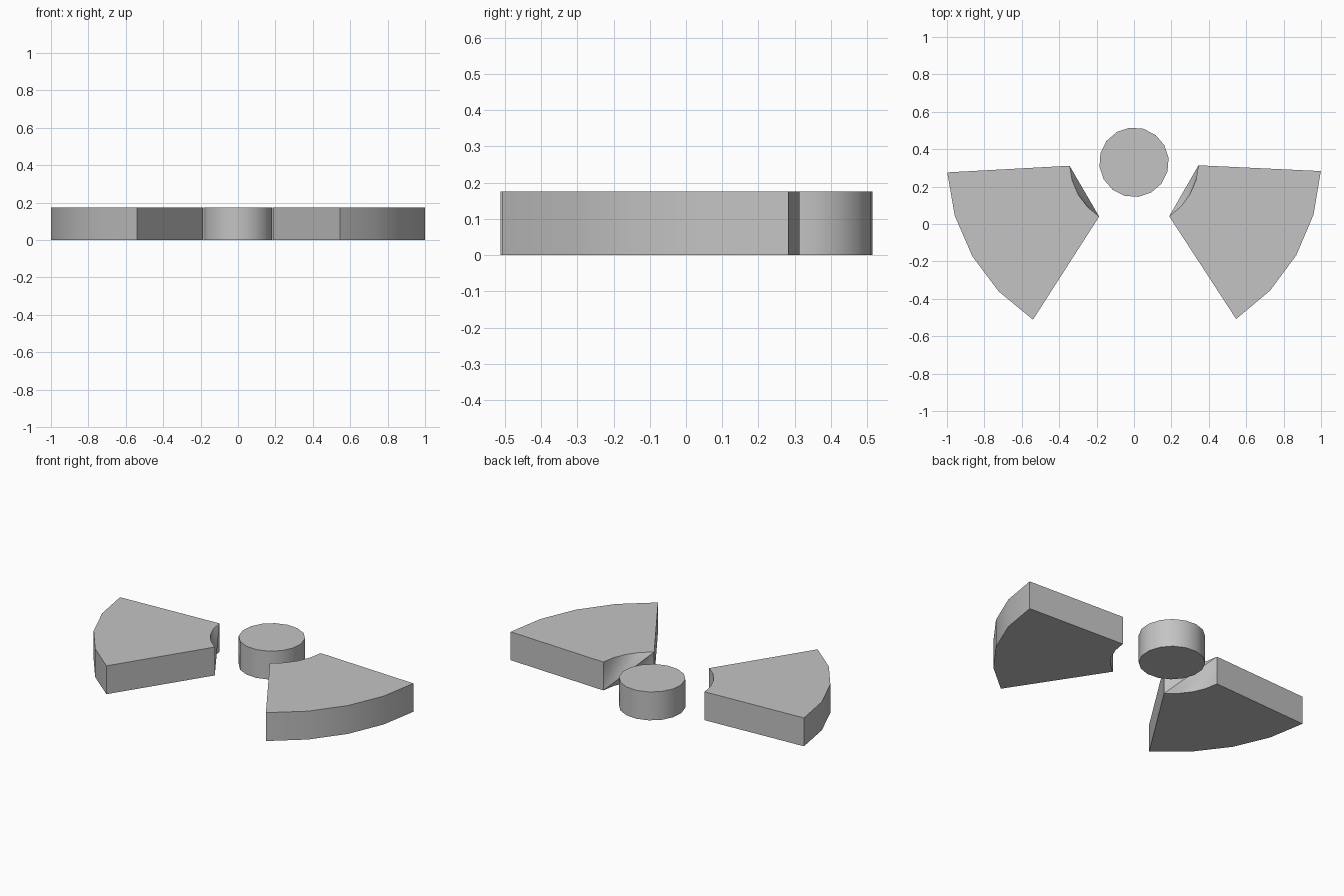
import bpy
import bmesh
from math import radians, cos, sin

HEIGHT = 0.175
CENTRE_Y = 0.33
STEPS = 4

cube = bpy.data.objects.get("Cube")
if cube:
    bpy.data.objects.remove(cube, do_unlink=True)

# Single plain grey
grey = bpy.data.materials.new("plain_grey")
grey.use_nodes = True
colour = (0.55, 0.55, 0.55, 1)
grey.diffuse_color = colour
for node in grey.node_tree.nodes:
    if node.type == 'BSDF_PRINCIPLED':
        node.inputs["Base Color"].default_value = colour


def finish(name, bm):
    bmesh.ops.recalc_face_normals(bm, faces=bm.faces[:])
    mesh = bpy.data.meshes.new(name)
    bm.to_mesh(mesh)
    bm.free()
    mesh.materials.append(grey)
    obj = bpy.data.objects.new(name, mesh)
    bpy.context.collection.objects.link(obj)
    bpy.ops.object.select_all(action='DESELECT')
    obj.select_set(True)
    bpy.context.view_layer.objects.active = obj
    bpy.ops.object.shade_smooth_by_angle(angle=radians(30))


def arc(bm, radius, start, step, count, z):
    angles = [radians(start + step * i) for i in range(count)]
    return [bm.verts.new((radius * cos(a), CENTRE_Y + radius * sin(a), z)) for a in angles]


def blade(name, start):
    bm = bmesh.new()
    step = 54.2 / STEPS
    inner_low, inner_top = [arc(bm, 0.345, start, step, STEPS + 1, z) for z in (0, HEIGHT)]
    outer_low, outer_top = [arc(bm, 1.0, start, step, STEPS + 1, z) for z in (0, HEIGHT)]
    # Flat top and bottom
    bm.faces.new(inner_low + outer_low[::-1])
    bm.faces.new(inner_top + outer_top[::-1])
    # Straight ends
    for i in (0, STEPS):
        bm.faces.new((inner_low[i], outer_low[i], outer_top[i], inner_top[i]))
    # Outer rim, and inner wall folded along its diagonal
    for i in range(STEPS):
        j = i + 1
        bm.faces.new((outer_low[i], outer_low[j], outer_top[j], outer_top[i]))
        bm.faces.new((inner_low[-1], inner_top[j], inner_top[i]))
        bm.faces.new((inner_top[0], inner_low[i], inner_low[j]))
    finish(name, bm)


# Two blades, a third of a turn apart
blade("right_blade", 183.1)
blade("left_blade", 303.1)

# Round hub between the blades
bm = bmesh.new()
sides = 16
low, top = [arc(bm, 0.186, 7, 360 / sides, sides, z) for z in (0, HEIGHT)]
bm.faces.new(low)
bm.faces.new(top)
for i in range(sides):
    j = (i + 1) % sides
    bm.faces.new((low[i], low[j], top[j], top[i]))
finish("hub", bm)
